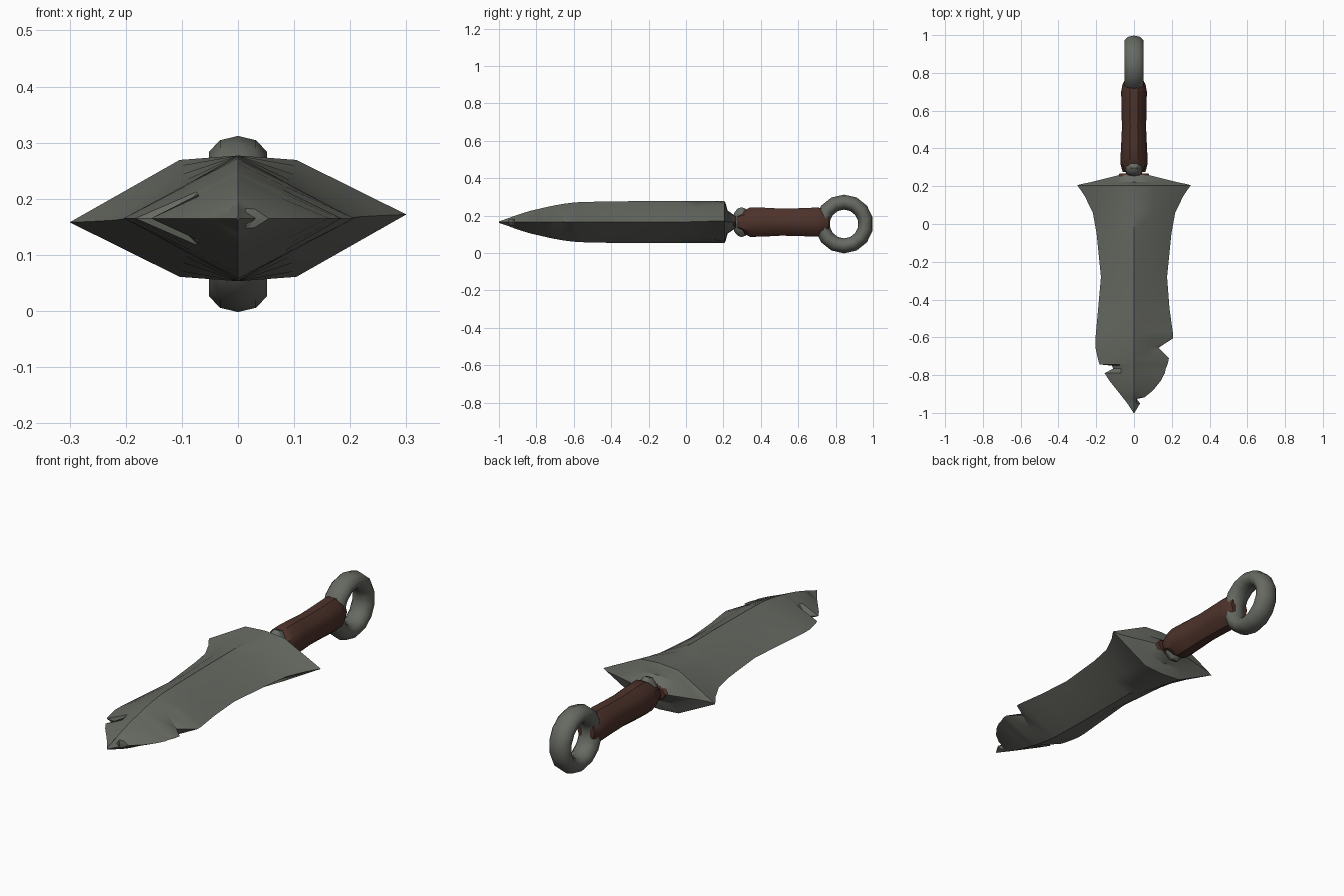
import bpy, bmesh, math


def material(name, rgb):
    m = bpy.data.materials.new(name)
    m.diffuse_color = (*rgb, 1)
    return m


STEEL = material("dark steel", (0.135, 0.142, 0.122))
LEATHER = material("brown leather", (0.075, 0.032, 0.024))
ZC = 0.165


def loft(name, rings, mat, angle=35, closed=False):
    """Skin a list of equal-length point rings."""
    bm = bmesh.new()
    loops = [[bm.verts.new(p) for p in r] for r in rings]
    n = len(loops[0])
    pairs = list(zip(loops, loops[1:]))
    if closed:
        pairs.append((loops[-1], loops[0]))
    else:
        bm.faces.new(loops[0])
        bm.faces.new(loops[-1])
    for a, b in pairs:
        for i in range(n):
            j = (i + 1) % n
            bm.faces.new((a[i], a[j], b[j], b[i]))
    bmesh.ops.recalc_face_normals(bm, faces=bm.faces)
    me = bpy.data.meshes.new(name)
    bm.to_mesh(me)
    bm.free()
    me.materials.append(mat)
    ob = bpy.data.objects.new(name, me)
    bpy.context.collection.objects.link(ob)
    bpy.ops.object.select_all(action='DESELECT')
    ob.select_set(True)
    bpy.context.view_layer.objects.active = ob
    bpy.ops.object.shade_smooth_by_angle(angle=math.radians(angle))
    return ob


def diamond(y, left, right, h, mid, frac, zl=0.165, zr=0.165):
    """Eight-point lens section; mid/frac place the shoulder points."""
    return [(right, y, zr), (mid, y, ZC + h * frac), (0, y, ZC + h),
            (-mid, y, ZC + h * frac), (-left, y, zl),
            (-mid, y, ZC - h * frac), (0, y, ZC - h), (mid, y, ZC - h * frac)]


def oval(y, rx, rz, n=10, z=ZC):
    return [(rx * math.cos(2 * math.pi * i / n), y,
             z + rz * math.sin(2 * math.pi * i / n)) for i in range(n)]


# Blade: y, left edge, right edge, half thickness, shoulder x, shoulder height
stations = [
    (0.205, 0.300, 0.300, 0.112, 0.104, 0.93),
    (0.150, 0.262, 0.262, 0.112, 0.102, 0.84),
    (0.060, 0.218, 0.218, 0.112, 0.100, 0.70),
    (-0.05, 0.198, 0.198, 0.112, 0.095, 0.60),
    (-0.28, 0.175, 0.175, 0.112, 0.088, 0.55),
    (-0.45, 0.190, 0.188, 0.110, 0.092, 0.55),
    (-0.57, 0.201, 0.205, 0.107, 0.095, 0.55),
    (-0.605, 0.204, 0.207, 0.104, 0.09, 0.57),
    (-0.655, 0.204, 0.130, 0.098, 0.085, 0.58),
    (-0.71, 0.192, 0.185, 0.088, 0.08, 0.58),
    (-0.743, 0.183, 0.178, 0.081, 0.075, 0.58),
    (-0.750, 0.118, 0.175, 0.079, 0.072, 0.58),
    (-0.765, 0.110, 0.168, 0.076, 0.07, 0.57),
    (-0.790, 0.155, 0.163, 0.070, 0.07, 0.56),
    (-0.830, 0.130, 0.142, 0.061, 0.06, 0.55),
    (-0.880, 0.090, 0.102, 0.046, 0.045, 0.53),
    (-0.918, 0.060, 0.055, 0.033, 0.03, 0.5),
    (-0.926, 0.054, 0.014, 0.030, 0.012, 0.6),
    (-0.950, 0.035, 0.032, 0.021, 0.015, 0.5),
    (-1.000, 0.002, 0.002, 0.004, 0.001, 0.5),
]
rings = []
for y, l, r, h, m, f in stations:
    twist = 0.007 * max(0, (y + 0.05) / 0.255)  # slight bend of the shoulder tips
    rings.append(diamond(y, l, r, h, m, f, ZC - twist, ZC + twist))
loft("blade", rings, STEEL, 30)

# Guard: wedge closing the wide end of the blade towards the grip
loft("guard", [
    diamond(0.205, 0.300, 0.300, 0.112, 0.104, 0.93, 0.158, 0.172),
    diamond(0.212, 0.275, 0.275, 0.100, 0.100, 0.90),
    diamond(0.222, 0.225, 0.225, 0.062, 0.095, 0.85),
    diamond(0.260, 0.075, 0.075, 0.036, 0.045, 0.85)], STEEL, 30)

# Leather strip at the root of the grip
loft("leather_collar", [oval(0.247, 0.088, 0.042), oval(0.268, 0.076, 0.034)], LEATHER)

# Neck and rounded bolster
loft("neck", [oval(0.23, 0.05, 0.055), oval(0.25, 0.04, 0.036),
              oval(0.285, 0.045, 0.06), oval(0.31, 0.045, 0.06)], STEEL)
loft("bolster", [oval(0.297 - 0.05 * math.cos(t), 0.052 * math.sin(t), 0.084 * math.sin(t))
                 for t in [math.radians(a) for a in (10, 40, 65, 90, 115, 140, 170)]], STEEL)

# Leather grip with a soft waist
loft("grip", [oval(y, rx, rz) for y, rx, rz in (
    (0.275, 0.060, 0.045), (0.310, 0.070, 0.066), (0.345, 0.072, 0.083),
    (0.420, 0.068, 0.081), (0.510, 0.064, 0.076), (0.600, 0.066, 0.078),
    (0.700, 0.068, 0.082), (0.735, 0.062, 0.078), (0.765, 0.048, 0.050))], LEATHER)

# Ring pommel standing in the y-z plane, with an oval tube
ring = []
for k in range(14):
    a = 2 * math.pi * (k + 0.5) / 14
    sec = []
    for i in range(10):
        b = 2 * math.pi * i / 10
        rad = 0.117 + 0.040 * math.cos(b)
        sec.append((0.054 * math.sin(b), 0.845 + rad * math.cos(a), 0.155 + rad * math.sin(a)))
    ring.append(sec)
loft("ring_pommel", ring, STEEL, 50, closed=True)
